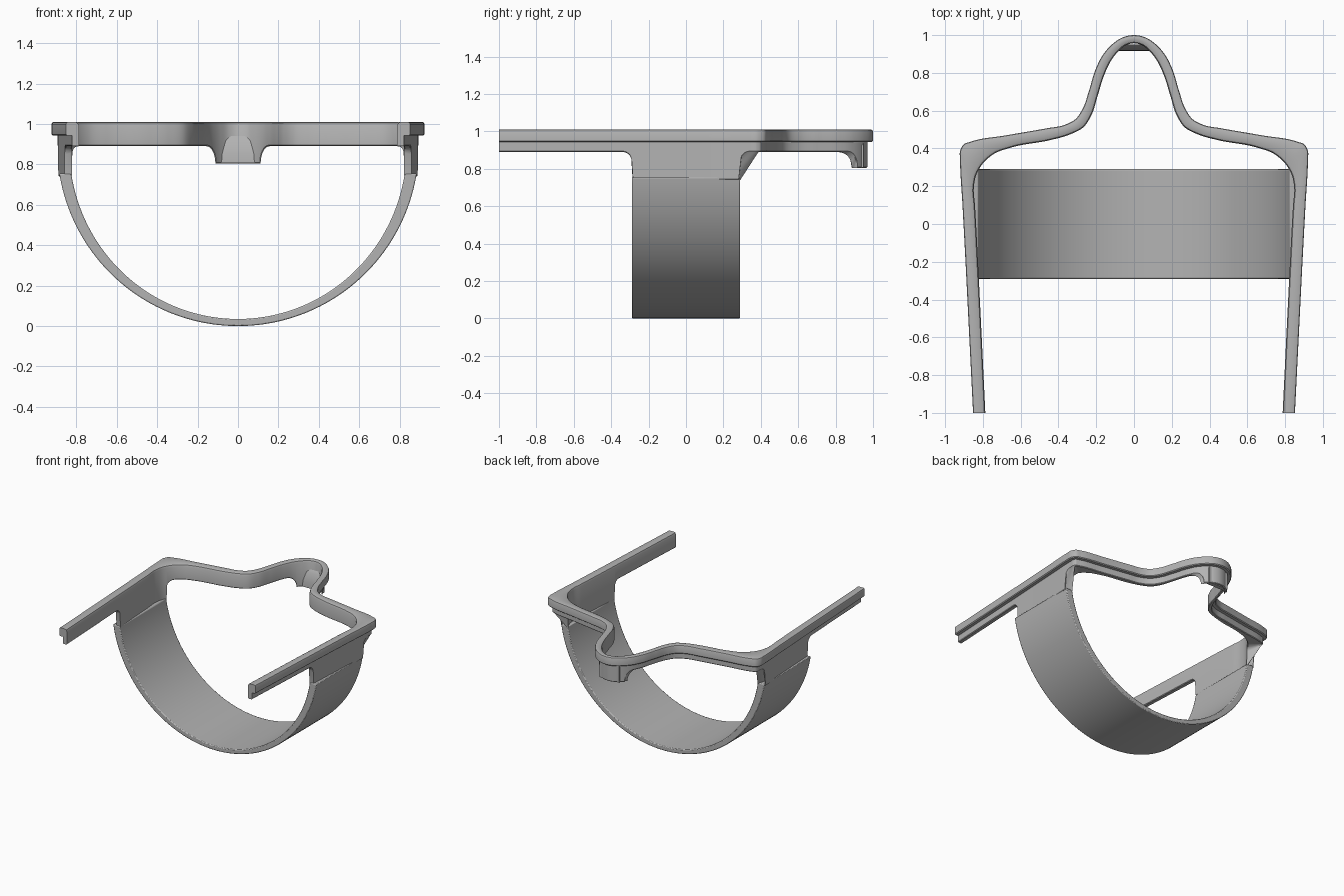
import bpy, math
from mathutils import Vector as V

if "Cube" in bpy.data.objects:
    bpy.data.objects.remove(bpy.data.objects["Cube"])

grey = bpy.data.materials.new("plain grey")
grey.diffuse_color = (0.45, 0.45, 0.45, 1)
grey.use_nodes = True
grey.node_tree.nodes["Principled BSDF"].inputs["Base Color"].default_value = grey.diffuse_color


def loft(name, sections, cap_start=True):
    """Skin a list of closed cross-sections into one object."""
    n = len(sections[0])
    verts = [p for s in sections for p in s]
    faces = []
    for i in range(len(sections) - 1):
        for j in range(n):
            k = (j + 1) % n
            faces.append((i * n + j, i * n + k, (i + 1) * n + k, (i + 1) * n + j))
    if cap_start:
        faces.append(tuple(range(n))[::-1])
    faces.append(tuple((len(sections) - 1) * n + j for j in range(n)))
    me = bpy.data.meshes.new(name)
    me.from_pydata(verts, [], faces)
    me.materials.append(grey)
    ob = bpy.data.objects.new(name, me)
    bpy.context.collection.objects.link(ob)
    bpy.context.view_layer.objects.active = ob
    ob.select_set(True)
    bpy.ops.object.mode_set(mode='EDIT')
    bpy.ops.mesh.select_all(action='SELECT')
    bpy.ops.mesh.normals_make_consistent(inside=False)
    bpy.ops.object.mode_set(mode='OBJECT')
    bpy.ops.object.shade_smooth_by_angle(angle=math.radians(32))
    ob.select_set(False)
    return ob


def spline(pts, steps=16):
    """Smooth curve through points, with tangents weighted by chord length."""
    p = [V(q) for q in pts]
    t = [0]
    for a, b in zip(p, p[1:]):
        t.append(t[-1] + (b - a).length)
    m = []
    for i in range(len(p)):
        if i == 0:
            m.append(V((1, 0)))
            continue
        if i == len(p) - 1:
            m.append((p[i] - p[i - 1]) / (t[i] - t[i - 1]))
            continue
        h0, h1 = t[i] - t[i - 1], t[i + 1] - t[i]
        d0, d1 = (p[i] - p[i - 1]) / h0, (p[i + 1] - p[i]) / h1
        m.append((d0 * h1 + d1 * h0) / (h0 + h1))
    out = []
    for i in range(len(p) - 1):
        h = t[i + 1] - t[i]
        for k in range(steps):
            s = k / steps
            out.append(p[i] * (2*s**3 - 3*s*s + 1) + m[i] * h * (s**3 - 2*s*s + s)
                       + p[i + 1] * (3*s*s - 2*s**3) + m[i + 1] * h * (s**3 - s*s))
    return out + [p[-1]]


def normals(c):
    """Unit normals pointing to the inside of the frame."""
    res = []
    for i in range(len(c)):
        d = c[min(i + 1, len(c) - 1)] - c[max(i - 1, 0)]
        res.append(V((0, -1)) if i == 0 else V((d.y, -d.x)).normalized())
    return res


# Matching outer and inner outlines of the right half, from back tip to arm end
outer = spline([(0, 1.0), (.06, .988), (.115, .952), (.165, .895), (.203, .82), (.237, .71),
                (.272, .61), (.31, .555), (.37, .524), (.46, .507), (.68, .469), (.86, .437),
                (.903, .42), (.921, .385), (.921, .34), (.908, .1), (.89, -.24), (.884, -.36),
                (.852, -1)])
inner = spline([(0, .957), (.045, .945), (.085, .912), (.123, .862), (.157, .79), (.192, .68),
                (.226, .575), (.265, .515), (.345, .472), (.44, .445), (.65, .405), (.74, .372),
                (.80, .32), (.835, .26), (.848, .19), (.842, .1), (.824, -.24), (.818, -.36),
                (.787, -1)])


def rib_bottom(p):
    """Lower edge of the rib: drops for the strap walls and for the back tab."""
    if p.x > .6:
        d = abs(p.y) - .29
        r = .05
        if d <= 0:
            return .74
        return .89 if d > r else .89 - r + math.sqrt(r * r - (r - d) ** 2)
    s = min(max((p.x - .108) / .045, 0), 1)
    return .805 + .085 * math.sqrt(1 - (1 - s) ** 2)


TOP, STEP, R = 1.01, .943, .018
sections = []
for o, i, no, ni in zip(outer, inner, normals(outer), normals(inner)):
    def O(a, z): q = o + no * a; return (q.x, q.y, z)
    def I(a, z): q = i - ni * a; return (q.x, q.y, z)
    zo, zi = rib_bottom(o + no * .03), rib_bottom(i)
    sections.append([I(0, TOP - R), I(.3 * R, TOP - .3 * R), I(R, TOP),
                     O(.6 * R, TOP), O(.18 * R, TOP - .18 * R), O(0, TOP - .6 * R),
                     O(0, STEP + .006), O(.006, STEP), O(.03, STEP),
                     O(.03, zo + .005), O(.035, zo), I(.005, zi), I(0, zi + .005)])
frame = loft("rail_frame", sections, cap_start=False)
mir = frame.modifiers.new("mirror", 'MIRROR')
mir.use_clip = True

# Half-round strap hanging below the arms
a_end = math.acos(.14 / .895)
strap = []
for k in range(73):
    a = a_end * (k / 36 - 1)
    xo, zo = .895 * math.sin(a), .895 - .895 * math.cos(a)
    xi, zi = .835 * math.sin(a), .885 - .85 * math.cos(a)
    strap.append([(xo, -.29, zo), (xo, .29, zo), (xi, .29, zi), (xi, -.29, zi)])
ob = loft("round_strap", strap)
bev = ob.modifiers.new("soft edges", 'BEVEL')
bev.width = .006
bev.segments = 2
bev.limit_method = 'ANGLE'
bev.angle_limit = math.radians(40)

# Sloped filler on the inside of the back tab
loft("tab_filler", [[(x, .916, .806), (x, .95, .806), (x, .95, .94), (x, .936, .92), (x, .918, .85)]
                    for x in (-.085, .085)])
